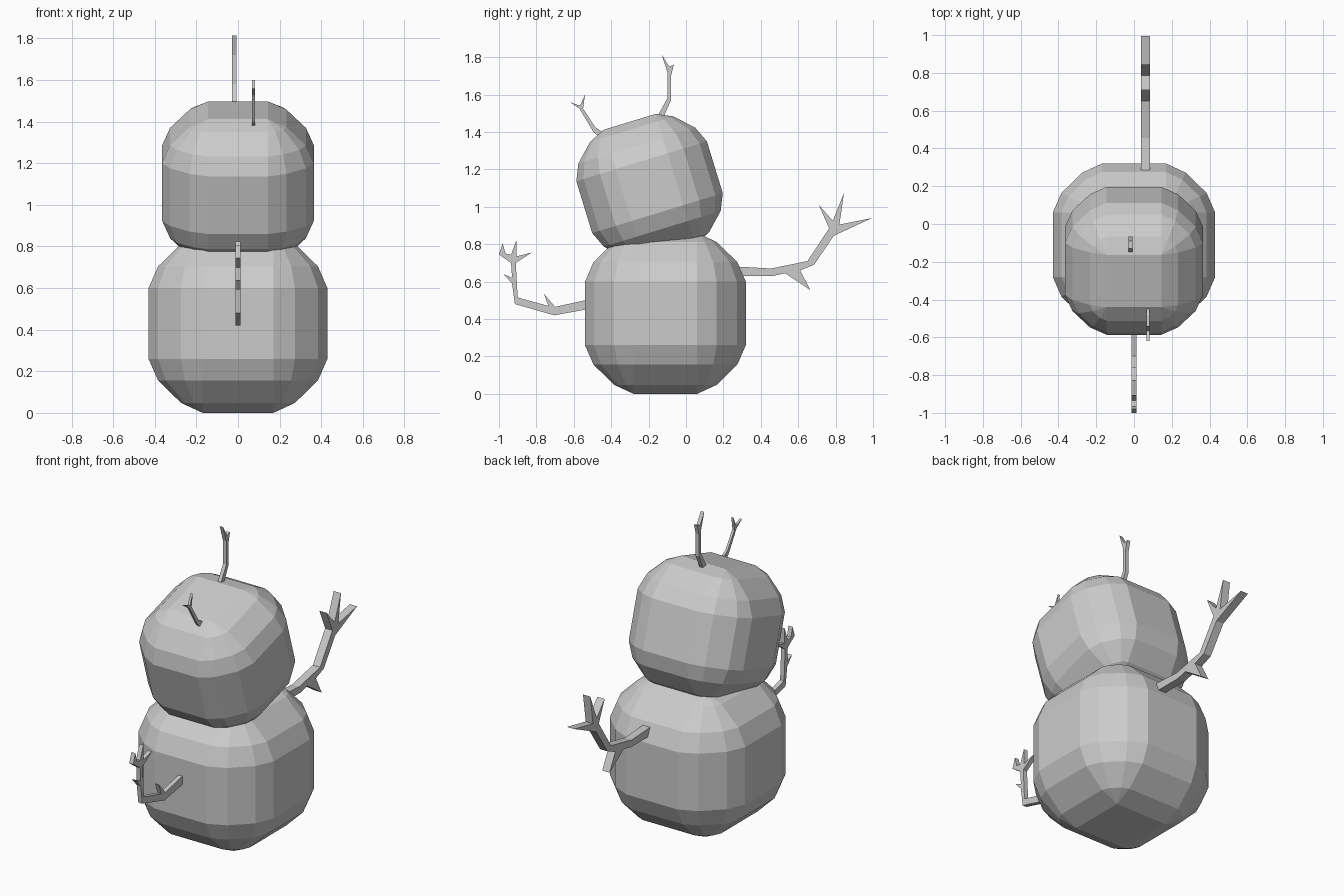
import bpy, bmesh
from math import radians
from mathutils import Matrix

if "Cube" in bpy.data.objects:
    bpy.data.objects.remove(bpy.data.objects["Cube"])

# quarter profile shared by the rounded corners (outward, upward)
ARC = [(1, 0), (0.825, 0.40), (0.40, 0.815), (0, 1)]


def finish(name, bm):
    bmesh.ops.recalc_face_normals(bm, faces=bm.faces)
    me = bpy.data.meshes.new(name)
    bm.to_mesh(me)
    bm.free()
    ob = bpy.data.objects.new(name, me)
    bpy.context.collection.objects.link(ob)
    return ob


def rounded_block(name, half, flat, centre, tilt=0):
    """Faceted cube with three-segment rounded edges; meridians meet at cap corners."""
    bm = bmesh.new()
    r = half - flat
    for sx in (-1, 1):
        for sy in (-1, 1):
            for sz in (-1, 1):
                for out, up in ARC:
                    for a, b in (ARC if out else ARC[:1]):
                        bm.verts.new((sx * (flat + r * out * a),
                                      sy * (flat + r * out * b),
                                      sz * (flat + r * up)))
    bmesh.ops.convex_hull(bm, input=bm.verts)
    bmesh.ops.dissolve_limit(bm, angle_limit=radians(1), verts=bm.verts, edges=bm.edges)
    bmesh.ops.transform(bm, verts=bm.verts,
                        matrix=Matrix.Translation(centre) @ Matrix.Rotation(radians(tilt), 4, 'X'))
    return finish(name, bm)


def twig(name, x, width, outline):
    """Flat branch: a (y, z) outline extruded along x."""
    bm = bmesh.new()
    face = bm.faces.new([bm.verts.new((x - width / 2, y, z)) for y, z in outline])
    ext = bmesh.ops.extrude_face_region(bm, geom=[face], use_keep_orig=True)
    moved = [g for g in ext["geom"] if isinstance(g, bmesh.types.BMVert)]
    bmesh.ops.translate(bm, verts=moved, vec=(width, 0, 0))
    bmesh.ops.triangulate(bm, faces=[f for f in bm.faces if len(f.verts) > 4])
    return finish(name, bm)


# snow body and forward-tilted head
rounded_block("body", 0.43, 0.17, (0, -0.11, 0.43))
rounded_block("head", 0.365, 0.145, (0, -0.195, 1.105), 17)

# rear branch arm
twig("rear_arm", 0.06, 0.048, [
    (0.28, 0.68), (0.455, 0.67), (0.65, 0.71), (0.765, 0.885), (0.71, 1.01),
    (0.785, 0.925), (0.845, 1.075), (0.82, 0.905), (0.995, 0.94), (0.79, 0.845),
    (0.685, 0.69), (0.61, 0.66), (0.665, 0.555), (0.53, 0.645), (0.465, 0.63), (0.28, 0.63)])

# front branch arm
twig("front_arm", 0.0, 0.026, [
    (-0.50, 0.51), (-0.54, 0.50), (-0.70, 0.465), (-0.76, 0.535), (-0.735, 0.47),
    (-0.90, 0.515), (-0.91, 0.70), (-0.825, 0.755), (-0.905, 0.735), (-0.905, 0.825),
    (-0.935, 0.745), (-0.965, 0.75), (-0.98, 0.805), (-1.0, 0.745), (-0.935, 0.70),
    (-0.93, 0.62), (-0.975, 0.64), (-0.93, 0.59), (-0.915, 0.48), (-0.705, 0.42),
    (-0.54, 0.45), (-0.50, 0.455)])

# two twigs on the head
twig("top_twig", -0.018, 0.022, [
    (-0.155, 1.48), (-0.10, 1.58), (-0.10, 1.72), (-0.13, 1.815), (-0.09, 1.75),
    (-0.065, 1.76), (-0.08, 1.70), (-0.08, 1.57), (-0.12, 1.48)])
twig("brow_twig", 0.074, 0.014, [
    (-0.46, 1.37), (-0.495, 1.40), (-0.57, 1.525), (-0.62, 1.56), (-0.567, 1.54),
    (-0.54, 1.60), (-0.55, 1.525), (-0.485, 1.425), (-0.43, 1.39)])
